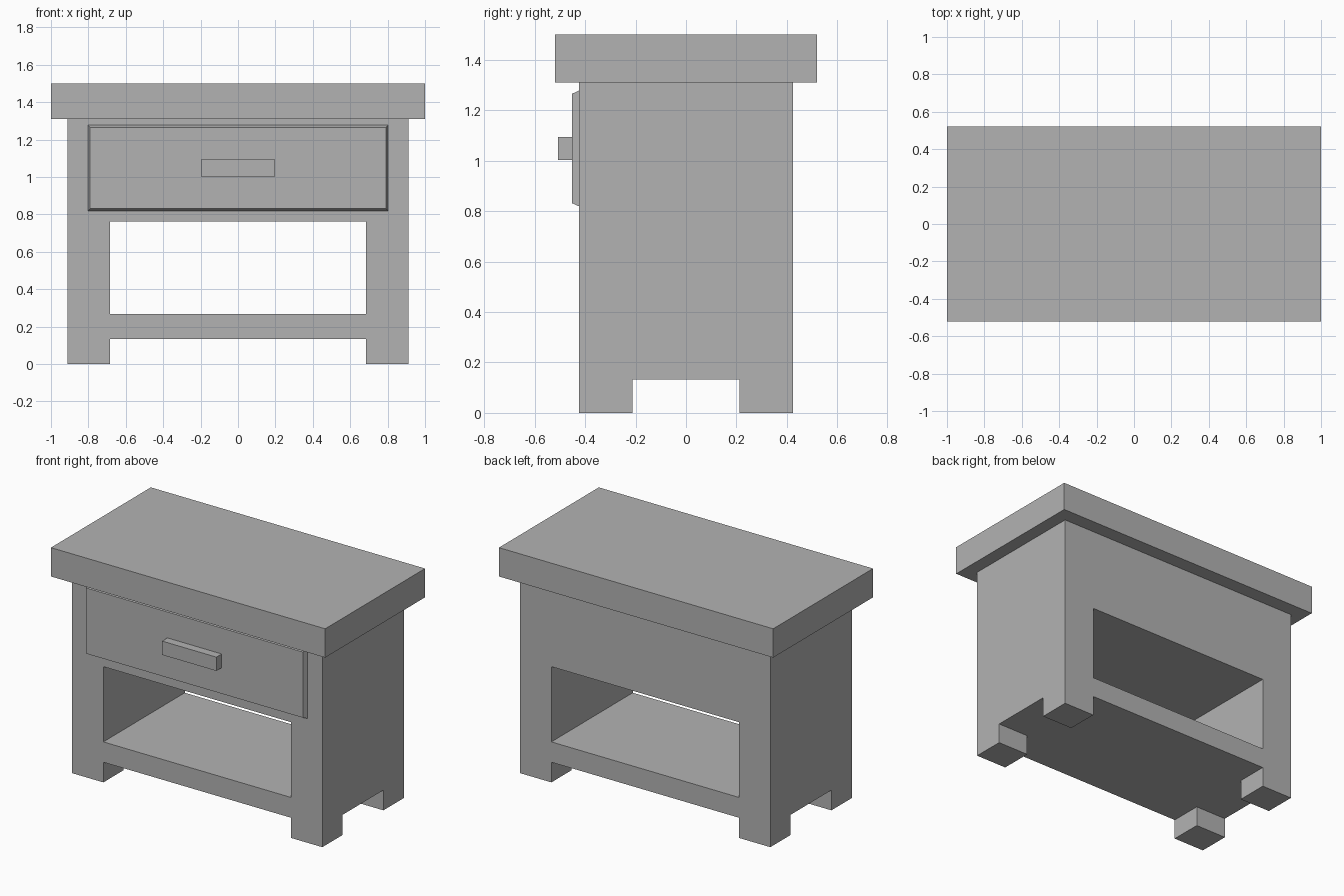
import bpy
import bmesh

default = bpy.data.objects.get("Cube")
if default:
    bpy.data.objects.remove(default, do_unlink=True)

grey = bpy.data.materials.new("plain grey")
grey.use_nodes = True
colour = (0.45, 0.45, 0.45, 1)
grey.diffuse_color = colour
grey.node_tree.nodes["Principled BSDF"].inputs["Base Color"].default_value = colour


def box(name, x, y, z, front_inset=0):
    """Box between (low, high) pairs; front_inset tapers the front face."""
    bm = bmesh.new()
    bmesh.ops.create_cube(bm, size=1)
    for v in bm.verts:
        inset = front_inset if v.co.y < 0 else 0
        sx, sz = (1 if v.co.x > 0 else -1), (1 if v.co.z > 0 else -1)
        v.co = (x[sx > 0] - sx * inset, y[v.co.y > 0], z[sz > 0] - sz * inset)
    mesh = bpy.data.meshes.new(name)
    bm.to_mesh(mesh)
    bm.free()
    mesh.materials.append(grey)
    obj = bpy.data.objects.new(name, mesh)
    bpy.context.collection.objects.link(obj)
    return obj


def cut(target, cutter):
    """Subtract the cutter from the target, then discard it."""
    mod = target.modifiers.new("cut", 'BOOLEAN')
    mod.operation = 'DIFFERENCE'
    mod.solver = 'EXACT'
    mod.object = cutter
    bpy.context.view_layer.objects.active = target
    bpy.ops.object.modifier_apply(modifier=mod.name)
    bpy.data.objects.remove(cutter, do_unlink=True)


# Cabinet: solid block with an open shelf and gaps between four feet
cabinet = box("cabinet", (-0.912, 0.912), (-0.424, 0.424), (0, 1.31))
cut(cabinet, box("shelf_opening", (-0.685, 0.685), (-1, 1), (0.267, 0.763)))
cut(cabinet, box("front_foot_gap", (-0.685, 0.685), (-1, 1), (-1, 0.133)))
cut(cabinet, box("side_foot_gap", (-2, 2), (-0.212, 0.212), (-1, 0.133)))

# Overhanging table top
box("table_top", (-1, 1), (-0.52, 0.52), (1.31, 1.5))

# Drawer front with slanted edges, and its bar handle
box("drawer_front", (-0.803, 0.803), (-0.453, -0.424), (0.819, 1.278), front_inset=0.013)
box("drawer_handle", (-0.198, 0.198), (-0.508, -0.453), (1.003, 1.094))
